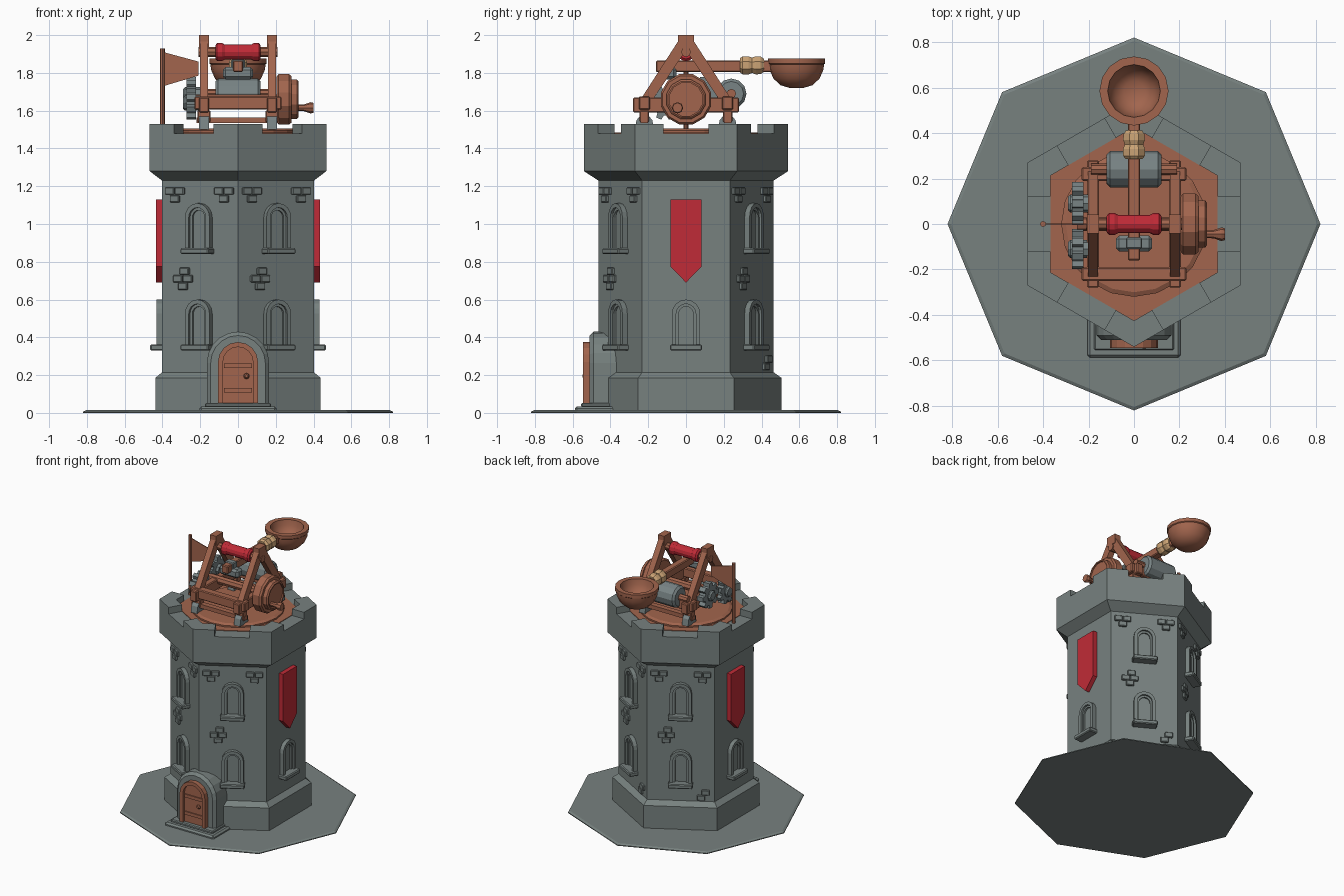
import bpy, bmesh, math
from mathutils import Vector, Matrix

if "Cube" in bpy.data.objects:
    bpy.data.objects.remove(bpy.data.objects["Cube"])

def mat(name, c):
    m = bpy.data.materials.new(name)
    m.diffuse_color = (*c, 1)
    m.use_nodes = True
    m.node_tree.nodes["Principled BSDF"].inputs["Base Color"].default_value = m.diffuse_color
    return m

STONE = mat("grey stone", (0.185, 0.22, 0.213))
METAL = mat("grey metal", (0.19, 0.23, 0.235))
WOOD = mat("brown wood", (0.36, 0.13, 0.075))
RED = mat("red cloth", (0.53, 0.024, 0.038))
ROPE = mat("tan rope", (0.60, 0.37, 0.18))

def finish(name, bm, m, mx=None, bevel=0, smooth=False):
    bmesh.ops.recalc_face_normals(bm, faces=bm.faces)
    me = bpy.data.meshes.new(name)
    bm.to_mesh(me)
    bm.free()
    me.materials.append(m)
    if mx:
        me.transform(mx)
    o = bpy.data.objects.new(name, me)
    bpy.context.collection.objects.link(o)
    if bevel:
        b = o.modifiers.new("bevel", 'BEVEL')
        b.width, b.segments = bevel, 1
    if smooth:
        me.shade_smooth()
        me.set_sharp_from_angle(angle=math.radians(35))
    return o

def prism(name, pts, z0, z1, m, mx=None, bevel=0):
    """Extrude a flat outline along local z."""
    bm = bmesh.new()
    lo = [bm.verts.new((x, y, z0)) for x, y in pts]
    hi = [bm.verts.new((x, y, z1)) for x, y in pts]
    bm.faces.new(lo)
    bm.faces.new(hi)
    for i in range(len(pts)):
        j = (i + 1) % len(pts)
        bm.faces.new((lo[i], lo[j], hi[j], hi[i]))
    return finish(name, bm, m, mx, bevel)

def lathe(name, prof, n, m, mx=None, start=0, smooth=False):
    """Revolve (radius, z) points about local z, with capped ends."""
    bm = bmesh.new()
    rings = [[bm.verts.new((r * math.cos(start + math.tau * i / n),
                            r * math.sin(start + math.tau * i / n), z))
              for i in range(n)] for r, z in prof]
    for a, b in zip(rings, rings[1:]):
        for i in range(n):
            bm.faces.new((a[i], a[(i + 1) % n], b[(i + 1) % n], b[i]))
    bm.faces.new(rings[0])
    bm.faces.new(rings[-1])
    return finish(name, bm, m, mx, 0, smooth)

def box(name, x, y, z, m, mx=None, bevel=0):
    return prism(name, [(x[0], y[0]), (x[1], y[0]), (x[1], y[1]), (x[0], y[1])], *z, m, mx, bevel)

def side(deg):
    """Wall frame: local x along the wall, y up, z outward."""
    a = math.radians(deg)
    c, s = math.cos(a), math.sin(a)
    return Matrix(((-s, 0, c, 0), (c, 0, s, 0), (0, 1, 0, 0), (0, 0, 0, 1)))

def along_x(x, y, z):
    return Matrix.Translation((x, y, z)) @ side(0)

def arch(w, z0, top, n=8):
    arc = [(w * math.cos(math.pi * i / n), top - w + w * math.sin(math.pi * i / n)) for i in range(n + 1)]
    return [(w, z0)] + arc + [(-w, z0)]

def arch_ring(w, wi, z0, top):
    return arch(w, z0, top) + arch(wi, z0, top - (w - wi))[::-1]

HEX = 1 / math.cos(math.pi / 6)
Q = math.pi / 2

# Ground plate and tower body
lathe("ground_plate", [(0.82, 0), (0.82, 0.006), (0.805, 0.014)], 8, STONE)
lathe("tower_body", [(r * HEX, z) for r, z in
      [(0.438, 0), (0.438, 0.185), (0.402, 0.215), (0.402, 1.23), (0.468, 1.28), (0.468, 1.48)]], 6, STONE, start=Q)

# Corner merlons
for k in range(6):
    va = 30 + 60 * k
    f1, f2 = side(va - 30), side(va + 30)
    d = Vector((math.cos(math.radians(va)), math.sin(math.radians(va)), 0)) * HEX
    pts = [f1 @ Vector((0.12, 0, 0.468)), d * 0.468, f2 @ Vector((-0.12, 0, 0.468)),
           f2 @ Vector((-0.12, 0, 0.368)), d * 0.368, f1 @ Vector((0.12, 0, 0.368))]
    prism("merlon", [(p.x, p.y) for p in pts], 1.475, 1.53, STONE)

# Wooden roof deck and turntable
lathe("roof_deck", [(0.368 * HEX, 1.47), (0.368 * HEX, 1.484)], 6, WOOD, start=Q)
lathe("turntable", [(0.32, 1.48), (0.32, 1.495), (0.30, 1.505)], 20, WOOD)

# Windows, bricks and banners on the walls
def window(mx, dz):
    prism("window_frame", arch_ring(0.075, 0.052, 0.35 + dz, 0.60 + dz), 0.38, 0.432, STONE, mx)
    prism("window_inner_frame", arch_ring(0.053, 0.038, 0.35 + dz, 0.578 + dz), 0.38, 0.418, STONE, mx)
    prism("window_pane", arch(0.04, 0.35 + dz, 0.565 + dz), 0.38, 0.406, STONE, mx)
    box("window_sill", (-0.085, 0.085), (0.33 + dz, 0.362 + dz), (0.38, 0.465), STONE, mx, 0.006)

def brick(mx, t, z, w=0.055):
    box("brick", (t - w / 2, t + w / 2), (z - 0.019, z + 0.019), (0.39, 0.418), STONE, mx, 0.004)

for a in (60, 120, 240, 300):
    mx = side(a)
    for dz in (0, 0.51):
        window(mx, dz)
    for s in (-1, 1):
        for t, z in ((0.18, 1.175), (0.12, 1.175), (0.15, 1.133)):
            brick(mx, s * t, z)
    for t, z in ((-0.09, 0.75), (-0.13, 0.71), (-0.07, 0.71), (-0.10, 0.67)):
        brick(mx, t, z)
    if a < 180:
        brick(mx, 0.17, 0.285)
        brick(mx, 0.14, 0.245)
for a in (0, 180):
    window(side(a), 0)
    prism("banner", [(-0.083, 1.13), (-0.083, 0.775), (0, 0.69), (0.083, 0.775), (0.083, 1.13)],
          0.40, 0.435, RED, side(a))

# Doorway
F = side(270)
prism("door_surround", arch(0.165, 0, 0.43, 10), 0.34, 0.51, STONE, F, 0.02)
box("door_step", (-0.205, 0.205), (-0.588, -0.36), (0, 0.035), STONE, None, 0.012)
box("upper_step", (-0.175, 0.175), (-0.555, -0.36), (0.03, 0.052), STONE, None, 0.006)
prism("door_frame", arch_ring(0.106, 0.08, 0.05, 0.375), 0.49, 0.545, WOOD, F)
prism("door_panel", arch(0.082, 0.05, 0.35), 0.49, 0.525, WOOD, F)
for z in (0.12, 0.25):
    box("door_band", (-0.075, 0.075), (z - 0.012, z + 0.012), (0.52, 0.533), WOOD, F)
lathe("door_knob", [(0.008, 0.52), (0.016, 0.535), (0.008, 0.547)], 8, WOOD, F @ Matrix.Translation((0.045, 0.195, 0)))

# Catapult side frames, mirrored left and right
for s in (-1, 1):
    X = (s * 0.18 - 0.026, s * 0.18 + 0.026)
    box("side_beam", X, (-0.28, 0.28), (1.59, 1.67), WOOD, None, 0.006)
    box("frame_apex", X, (-0.042, 0.042), (1.93, 2.0), WOOD, None)
    for t in (-1, 1):
        prism("frame_leg", [(t * 0.24, 1.66), (t * 0.175, 1.66), (0, 1.92), (t * 0.04, 1.97)],
              X[0] + 0.004, X[1] - 0.004, WOOD, side(0))
        y = t * 0.22
        prism("frame_foot", [(y - 0.05, 1.50), (y + 0.05, 1.50), (y + 0.042, 1.55), (y + 0.02, 1.575),
                             (y - 0.02, 1.575), (y - 0.042, 1.55)], X[0], X[1], METAL, side(0))
        box("foot_peg", (s * 0.18 - 0.035, s * 0.18 + 0.035), (y - 0.025, y + 0.025), (1.54, 1.60), WOOD, None, 0.005)

# Cross beams
for y in (-0.22, 0.22):
    box("cross_beam", (-0.23, 0.23), (y - 0.03, y + 0.03), (1.605, 1.675), WOOD, None, 0.006)
    box("lower_rail", (-0.22, 0.22), (y - 0.02, y + 0.02), (1.535, 1.565), WOOD)

# Pivot axle with red wrapping
lathe("pivot_axle", [(0.026, -0.21), (0.026, 0.21)], 8, WOOD, along_x(0, 0, 1.91))
lathe("axle_wrap", [(0.036, -0.12), (0.048, -0.11), (0.048, -0.085), (0.04, -0.07), (0.04, 0.07),
                    (0.048, 0.085), (0.048, 0.11), (0.036, 0.12)], 12, RED, along_x(0, 0, 1.91))

# Throwing arm, rope binding and bowl
box("throwing_arm", (-0.027, 0.027), (-0.16, 0.46), (1.805, 1.865), WOOD, None, 0.006)
lathe("rope_binding", [(0.040, 0.285), (0.052, 0.30), (0.052, 0.33), (0.044, 0.35),
                       (0.052, 0.37), (0.050, 0.395), (0.038, 0.412)], 8, ROPE,
      Matrix.Translation((0, 0, 1.84)) @ side(90), start=math.pi / 8)
bowl = [(0.035, 1.72), (0.085, 1.735), (0.122, 1.77), (0.142, 1.815), (0.146, 1.845), (0.152, 1.85),
        (0.152, 1.875), (0.116, 1.875), (0.108, 1.835), (0.085, 1.79), (0.045, 1.765)]
lathe("bowl", bowl, 16, WOOD, Matrix.Translation((0, 0.585, 0)), smooth=True)
box("arm_clamp", (-0.08, 0.08), (-0.12, -0.05), (1.765, 1.83), METAL, None, 0.015)
box("clamp_band", (-0.036, 0.036), (-0.11, -0.06), (1.80, 1.872), METAL, None, 0.006)

# Counterweight drum
lathe("counterweight_drum", [(0.065, -0.12), (0.08, -0.105), (0.08, 0.105), (0.065, 0.12)], 12, METAL,
      along_x(0, 0.24, 1.69))
lathe("drum_axle", [(0.025, -0.19), (0.025, 0.19)], 8, WOOD, along_x(0, 0.24, 1.69))

# Winch wheel and crank handle on the right
lathe("winch_wheel", [(0.125, 0.205), (0.138, 0.215), (0.138, 0.27), (0.128, 0.283), (0.108, 0.283),
                      (0.108, 0.312), (0.098, 0.32), (0.09, 0.32), (0.09, 0.31)], 12, WOOD,
      along_x(0, 0, 1.66), start=math.pi / 12)
lathe("crank_handle", [(0.016, 0.30), (0.018, 0.35), (0.03, 0.385), (0.026, 0.40)], 8, WOOD,
      along_x(0, -0.045, 1.615))
lathe("winch_axle", [(0.03, -0.25), (0.03, 0.25)], 8, WOOD, along_x(0, 0, 1.655))

# Gears on the left
for y, z, r, ph in ((0.09, 1.685, 0.095, 0), (-0.11, 1.64, 0.09, 0.39)):
    mx = along_x(0, y, z)
    pts = []
    for k in range(8):
        for off, rr in ((-0.27, 0.74), (-0.17, 1), (0.17, 1), (0.27, 0.74)):
            a = ph + k * math.tau / 8 + off
            pts.append((rr * r * math.cos(a), rr * r * math.sin(a)))
    prism("gear", pts, -0.272, -0.222, METAL, mx)
    lathe("gear_hub", [(0.03, -0.29), (0.04, -0.28), (0.04, -0.20)], 8, METAL, mx)

# Flag pole and pennant
lathe("flag_pole", [(0.013, 1.48), (0.013, 1.93)], 8, WOOD, Matrix.Translation((-0.4, 0, 0)))
prism("pennant", [(-0.395, 1.73), (-0.21, 1.785), (-0.21, 1.86), (-0.395, 1.91)], -0.003, 0.003, WOOD, F)
